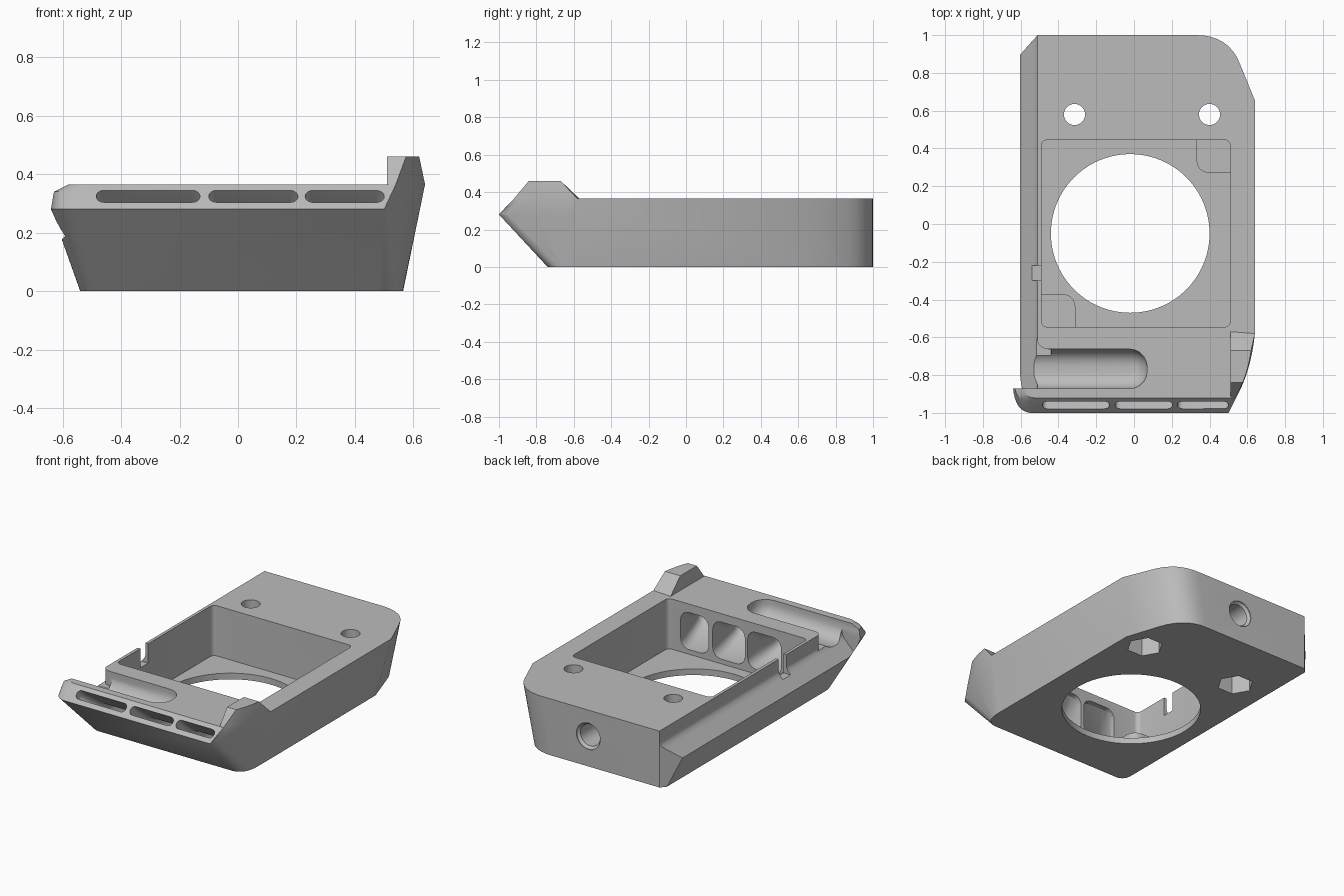
import bpy, bmesh, math
from mathutils import Vector

cube = bpy.data.objects.get("Cube")
if cube:
    bpy.data.objects.remove(cube)

grey = bpy.data.materials.new("plain_grey")
grey.use_nodes = True
grey.diffuse_color = (0.5, 0.5, 0.5, 1)
grey.node_tree.nodes["Principled BSDF"].inputs["Base Color"].default_value = (0.5, 0.5, 0.5, 1)


def finish(name, bm):
    bmesh.ops.recalc_face_normals(bm, faces=bm.faces)
    mesh = bpy.data.meshes.new(name)
    bm.to_mesh(mesh)
    bm.free()
    mesh.materials.append(grey)
    ob = bpy.data.objects.new(name, mesh)
    bpy.context.collection.objects.link(ob)
    return ob


def bez(a, b, c, n=8):
    a, b, c = Vector(a), Vector(b), Vector(c)
    return [a * (1 - t) ** 2 + b * 2 * t * (1 - t) + c * t * t
            for t in (i / n for i in range(n + 1))]


def level(z, *pts):
    return [(p[0], p[1], z) for p in pts]


def hull(name, pts):
    bm = bmesh.new()
    for p in pts:
        bm.verts.new(p)
    res = bmesh.ops.convex_hull(bm, input=bm.verts)
    loose = [v for v in bm.verts if not v.link_faces]
    bmesh.ops.delete(bm, geom=loose, context='VERTS')
    bmesh.ops.dissolve_limit(bm, angle_limit=0.005, verts=bm.verts, edges=bm.edges)
    return finish(name, bm)


def loft(name, rings):
    bm = bmesh.new()
    rows = [[bm.verts.new(p) for p in ring] for ring in rings]
    for a, b in zip(rows, rows[1:]):
        for i in range(len(a)):
            j = (i + 1) % len(a)
            bm.faces.new((a[i], a[j], b[j], b[i]))
    bm.faces.new(rows[0])
    bm.faces.new(rows[-1])
    return finish(name, bm)


def rounded(w, h, r, n=5):
    """Rounded rectangle centred on the origin."""
    out = []
    for k, (sx, sy) in enumerate(((1, 1), (-1, 1), (-1, -1), (1, -1))):
        for i in range(n + 1):
            a = math.pi / 2 * (k + i / n)
            out.append((sx * (w / 2 - r) + r * math.cos(a), sy * (h / 2 - r) + r * math.sin(a)))
    return out


def circle(x, y, r, n=48):
    return [(x + r * math.cos(2 * math.pi * i / n), y + r * math.sin(2 * math.pi * i / n))
            for i in range(n)]


def prism(name, outline, z0, z1):
    return loft(name, [level(z0, *outline), level(z1, *outline)])


def block(name, x0, x1, y0, y1, z0, z1, r):
    ring = [(x + (x0 + x1) / 2, y + (y0 + y1) / 2) for x, y in rounded(x1 - x0, y1 - y0, r)]
    return prism(name, ring, z0, z1)


def combine(target, other, op='DIFFERENCE'):
    other.hide_render = True
    mod = target.modifiers.new(other.name, 'BOOLEAN')
    mod.object, mod.operation, mod.solver = other, op, 'EXACT'
    bpy.context.view_layer.objects.active = target
    bpy.ops.object.modifier_apply(modifier=mod.name)
    bpy.data.objects.remove(other)


# Tapered main body with rounded corners
body = hull("fan_mount_body",
    level(0, (-0.54, 0.967), (-0.51, 1),
          *bez((0.27, 1), (0.43, 1), (0.49, 0.83)), (0.565, 0.6),
          *bez((0.565, -0.6), (0.565, -0.73), (0.48, -0.74)),
          *bez((-0.48, -0.74), (-0.54, -0.74), (-0.54, -0.66)))
    + level(0.28, (-0.64, 0.855),
            *bez((0.622, -0.6), (0.6, -0.8), (0.5, -1)),
            *bez((-0.55, -1), (-0.63, -0.99), (-0.64, -0.87)))
    + level(0.34, (-0.63, 0.866), *bez((-0.55, -0.945), (-0.62, -0.94), (-0.63, -0.87)))
    + level(0.365, (-0.58, 0.92), (-0.51, 1),
            *bez((0.33, 1), (0.5, 1), (0.56, 0.85)), (0.64, 0.655),
            *bez((0.64, -0.58), (0.62, -0.78), (0.54, -0.92)),
            *bez((-0.53, -0.92), (-0.575, -0.92), (-0.58, -0.87))))

# Raised lug on the front left corner
lug = hull("corner_lug",
    level(0.28, (0.51, -0.6), (0.51, -0.98))
    + level(0.365, (0.51, -0.57), *bez((0.64, -0.58), (0.62, -0.78), (0.54, -0.92)))
    + level(0.46, (0.51, -0.67), (0.51, -0.84),
            *bez((0.62, -0.67), (0.605, -0.77), (0.575, -0.84))))
combine(body, lug, 'UNION')

# Stepped ledge along the right side
ledge = [(-0.51, 0.6), (-0.51, 0.3)]
ledge += [tuple(p) for p in bez((-0.51, 0.29), (-0.51, 0.27), (-0.535, 0.245), 6)]
ledge += [(-0.74, 0.04), (-0.9, 0.04), (-0.9, 0.6)]
combine(body, loft("ledge_cut", [[(x, y, z) for x, z in ledge] for y in (-0.87, 1.2)]))

# Round-bottomed cable channel behind the front lip
channel_rings = []
for i in range(9):
    a = math.pi / 2 * i / 8
    inset = 0.09 * (1 - math.sin(a))
    channel_rings.append([(x - 0.415, y - 0.767, 0.25 + 0.09 * (1 - math.cos(a))) for x, y in
                          rounded(0.97 - 2 * inset, 0.21 - 2 * inset, 0.095 - inset)])
channel_rings.append([(x, y, 0.6) for x, y, z in channel_rings[-1]])
combine(body, loft("channel_cut", channel_rings))
corner = [tuple(p) for p in bez((-0.512, -0.61), (-0.51, -0.662), (-0.44, -0.664))]
combine(body, prism("channel_corner_cut", corner + [(-0.44, -0.7), (-0.54, -0.7), (-0.54, -0.61)],
                    0.27, 0.6))

# Fan pocket, airflow opening and wire notch
combine(body, block("pocket_cut", -0.49, 0.51, -0.545, 0.445, 0.04, 0.6, 0.03))
combine(body, prism("airflow_cut", circle(-0.02, -0.05, 0.42, 96), -0.1, 0.2))
combine(body, block("notch_cut", -0.56, -0.45, -0.3, -0.22, 0.24, 0.6, 0.01))

# Corner pads in the pocket
for name, cx, cy, s in (("rear_pad", 0.52, 0.455, -1), ("front_pad", -0.5, -0.555, 1)):
    w, h = 0.19 * s, 0.185 * s
    k = 0.08 * s
    edge = bez((cx + w, cy + h - k), (cx + w, cy + h), (cx + w - k, cy + h))
    pad = prism(name, [(cx, cy), (cx + w, cy)] + [tuple(p) for p in edge] + [(cx, cy + h)],
                0.02, 0.1)
    # keep the round opening clear
    combine(pad, prism("pad_trim", circle(-0.02, -0.05, 0.42, 96), -0.1, 0.2))
    combine(body, pad, 'UNION')

# Air ducts narrowing from the pocket to the front slots
stations = [  # y, z, height, tilt, blend from inner to outer width
    (-0.5, 0.19, 0.24, 0, 0), (-0.58, 0.19, 0.24, 0, 0), (-0.66, 0.17, 0.17, 0, 0.25),
    (-0.77, 0.165, 0.1, 15, 0.5), (-0.84, 0.205, 0.075, 40, 0.7),
    (-0.92, 0.285, 0.056, 45, 1), (-1.02, 0.385, 0.056, 45, 1)]
ducts = (((-0.3, -0.06), (-0.485, -0.13)), ((-0.04, 0.19), (-0.1, 0.205)),
         ((0.22, 0.42), (0.23, 0.5)))
for inner, outer in ducts:
    rings = []
    for y, z, h, tilt, t in stations:
        x0, x1 = (a + (b - a) * t for a, b in zip(inner, outer))
        s, c = math.sin(math.radians(tilt)), math.cos(math.radians(tilt))
        rings.append([((x0 + x1) / 2 + u, y + v * s, z + v * c)
                      for u, v in rounded(x1 - x0, h, min(0.06, h * 0.48))])
    combine(body, loft("duct_cut", rings))

# Screw holes with hexagonal nut recesses beneath
for x in (-0.315, 0.4):
    combine(body, prism("screw_cut", circle(x, 0.58, 0.056, 32), -0.1, 0.6))
    combine(body, prism("nut_cut", circle(x, 0.58, 0.11, 6), -0.1, 0.12))

# Blind hole with a chamfered mouth in the back
bore = [(1.05, 0.085), (0.995, 0.085), (0.98, 0.07), (0.72, 0.07)]
combine(body, loft("back_bore_cut", [[(x, y, z) for x, z in circle(0, 0.195, r, 32)]
                                     for y, r in bore]))

# Shading
bpy.ops.object.select_all(action='DESELECT')
body.select_set(True)
bpy.context.view_layer.objects.active = body
bpy.ops.object.shade_smooth_by_angle(angle=math.radians(25))
